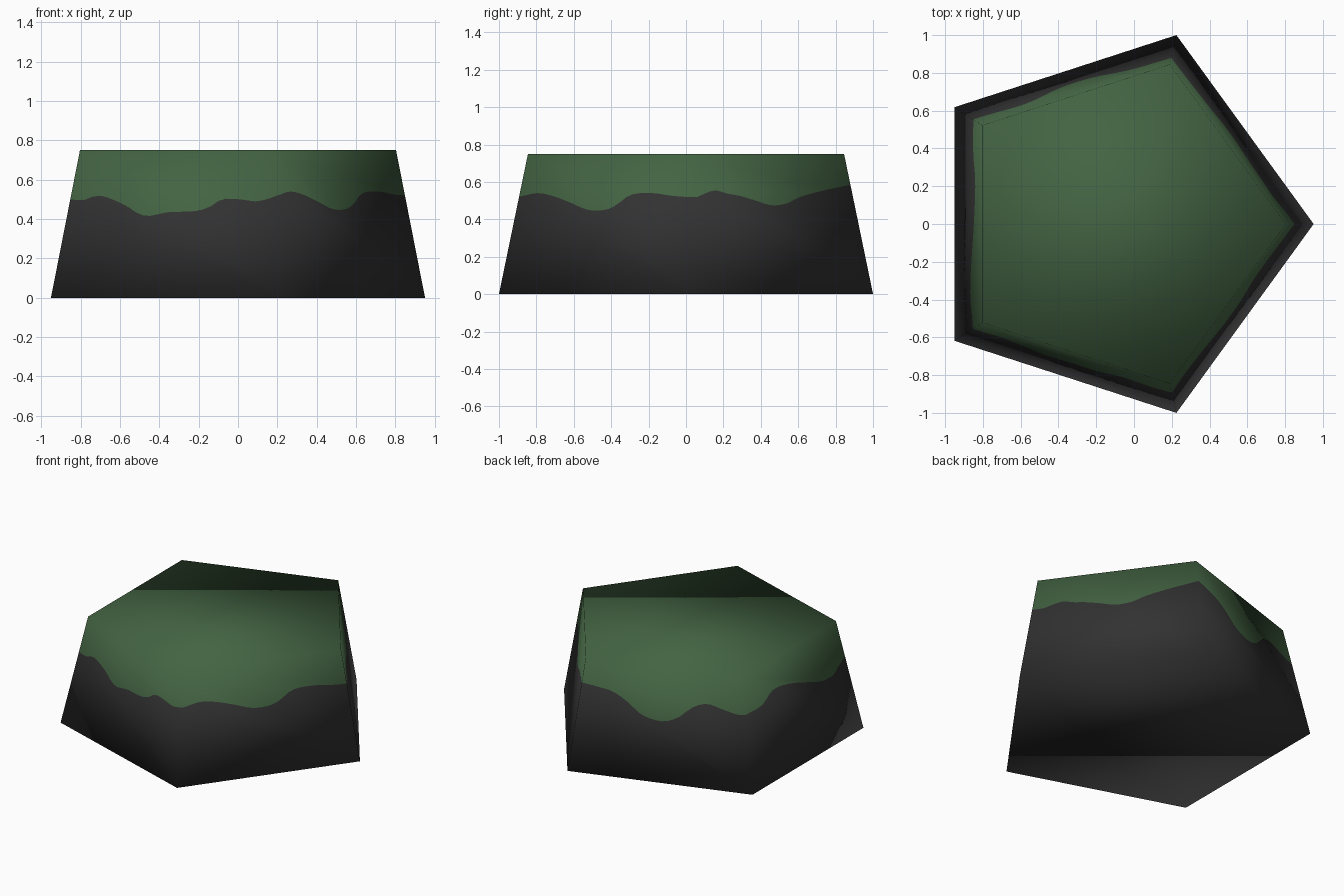
import bpy
import math

if "Cube" in bpy.data.objects:
    bpy.data.objects.remove(bpy.data.objects["Cube"])

HEIGHT, TAPER, SIDES, STEPS = 0.75, 0.845, 5, 28

# moss edge: (position along side, height); each side starts at its own corner
MOSS = [
    [(0, .52), (.07, .52), (.13, .545), (.19, .555), (.235, .54), (.325, .525),
     (.415, .50), (.505, .475), (.6, .485), (.67, .515), (.81, .55)],
    [(0, .585), (.11, .569), (.2, .55), (.29, .496), (.38, .425), (.5, .40),
     (.59, .435), (.68, .515), (.77, .55), (.863, .527), (.96, .505)],
    [(0, .51), (.17, .51), (.276, .56), (.38, .555), (.53, .515), (.735, .44),
     (.857, .43), (.92, .465)],
    [(0, .50), (.067, .497), (.133, .52), (.26, .475), (.333, .43), (.38, .415),
     (.476, .435), (.6, .44), (.67, .46), (.73, .50), (.82, .50), (.9, .49), (.96, .505)],
    [(0, .52), (.105, .54), (.2, .525), (.31, .49), (.425, .45), (.53, .452),
     (.585, .475), (.665, .53), (.8, .54), (.92, .525)],
]


def material(name, rgb):
    m = bpy.data.materials.new(name)
    m.diffuse_color = (*rgb, 1)
    m.use_nodes = True
    m.node_tree.nodes["Principled BSDF"].inputs["Base Color"].default_value = m.diffuse_color
    return m


def curve(knots, t):
    """Smooth curve through the knots (Hermite with averaged slopes)."""
    k = max(i for i in range(len(knots) - 1) if knots[i][0] <= t)

    def slope(i):
        a, b = knots[max(i - 1, 0)], knots[min(i + 1, len(knots) - 1)]
        return (b[1] - a[1]) / (b[0] - a[0])
    (t0, z0), (t1, z1) = knots[k], knots[k + 1]
    h = t1 - t0
    u = (t - t0) / h
    return ((2*u**3 - 3*u**2 + 1) * z0 + (u**3 - 2*u**2 + u) * h * slope(k)
            + (3*u**2 - 2*u**3) * z1 + (u**3 - u**2) * h * slope(k + 1))


# pentagon corners, tapered towards the top
R = 1 / math.sin(math.radians(72))
SHIFT = -R * (1 - math.cos(math.radians(36))) / 2
corners = [(R * math.cos(i * math.tau / SIDES) + SHIFT, R * math.sin(i * math.tau / SIDES))
           for i in range(SIDES)]
bottom = list(range(SIDES))
top = list(range(SIDES, 2 * SIDES))
verts = [(x, y, 0) for x, y in corners] + [(x * TAPER, y * TAPER, HEIGHT) for x, y in corners]

# plain block, used only for its smooth corner normals
plain = bpy.data.meshes.new("plain_block")
plain.from_pydata(verts, [], [bottom[::-1], top] + [
    (i, (i + 1) % SIDES, SIDES + (i + 1) % SIDES, SIDES + i) for i in range(SIDES)])
normals = [v.normal.copy() for v in plain.vertices]
bpy.data.meshes.remove(plain)

# moss edge points around the block
ring = []
for i in range(SIDES):
    j = (i + 1) % SIDES
    knots = MOSS[i] + [(1, MOSS[j][0][1])]
    for s in range(STEPS):
        t = s / STEPS
        z = curve(knots, t)
        f = z / HEIGHT
        k = 1 + (TAPER - 1) * f
        x, y = (corners[i][a] * (1 - t) + corners[j][a] * t for a in (0, 1))
        ring.append(len(verts))
        verts.append((x * k, y * k, z))
        low = normals[i].lerp(normals[j], t)
        high = normals[SIDES + i].lerp(normals[SIDES + j], t)
        normals.append(low.lerp(high, f).normalized())

# stone walls below the edge, moss above it
faces, colours = [bottom[::-1], top], [0, 1]
for i in range(SIDES):
    j = (i + 1) % SIDES
    edge = [ring[(i * STEPS + s) % len(ring)] for s in range(STEPS + 1)]
    faces += [[bottom[i], bottom[j]] + edge[::-1], edge + [top[j], top[i]]]
    colours += [0, 1]

mesh = bpy.data.meshes.new("mossy_stone")
mesh.from_pydata(verts, [], faces)
mesh.materials.append(material("dark stone", (.032, .032, .032)))
mesh.materials.append(material("moss green", (.057, .127, .056)))
for poly, c in zip(mesh.polygons, colours):
    poly.material_index = c
    poly.use_smooth = True
mesh.update()
mesh.normals_split_custom_set_from_vertices([tuple(n) for n in normals])
bpy.context.collection.objects.link(bpy.data.objects.new("mossy_stone", mesh))
